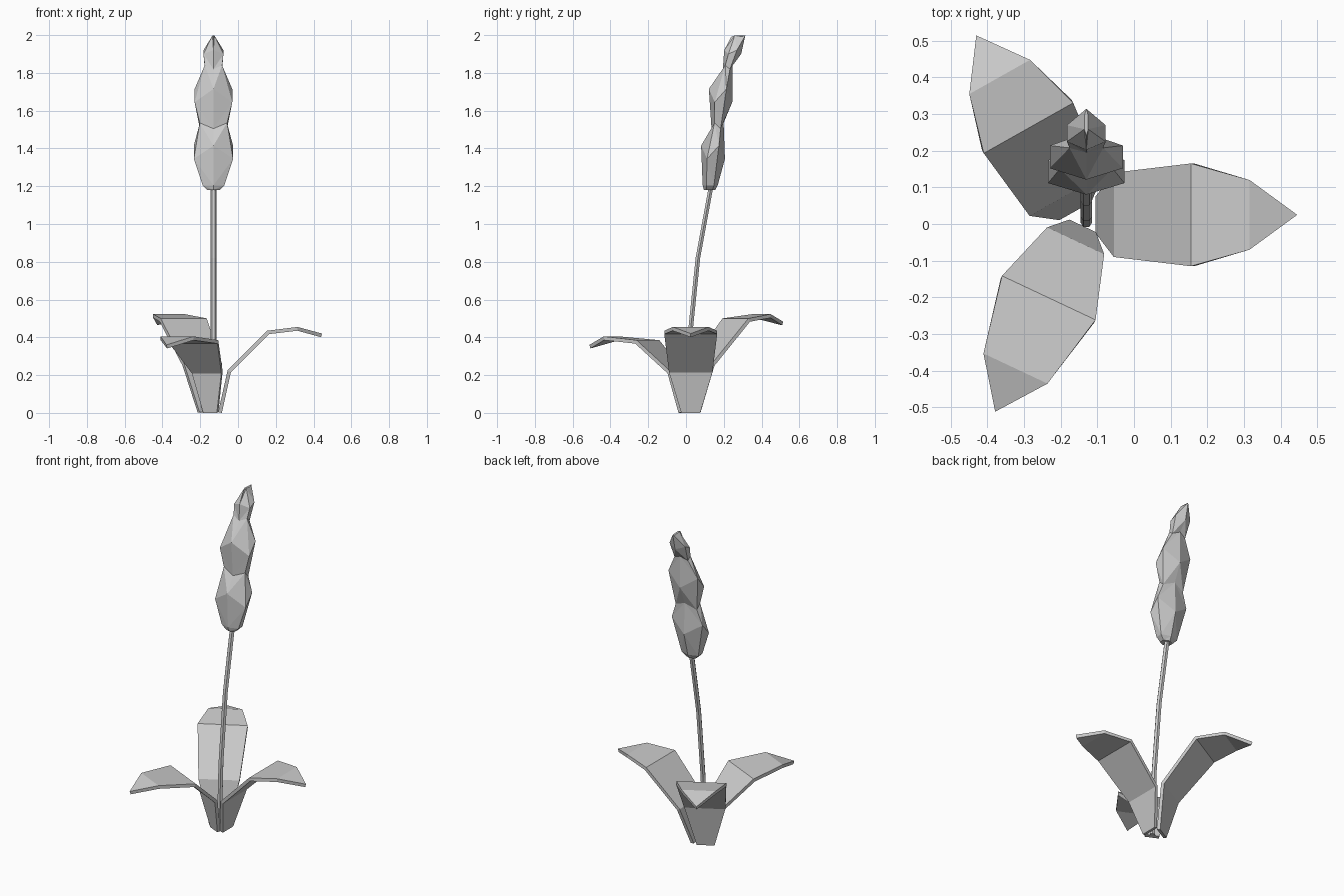
import bpy, bmesh
from math import sin, cos, radians, pi
from mathutils import Vector

default = bpy.data.objects.get("Cube")
if default:
    bpy.data.objects.remove(default, do_unlink=True)

grey = bpy.data.materials.new("plain_grey")
grey.use_nodes = True
tone = (0.6, 0.6, 0.6, 1)
grey.diffuse_color = tone
grey.node_tree.nodes["Principled BSDF"].inputs["Base Color"].default_value = tone


def finish(bm, name):
    mesh = bpy.data.meshes.new(name)
    bm.to_mesh(mesh)
    bm.free()
    mesh.materials.append(grey)
    obj = bpy.data.objects.new(name, mesh)
    bpy.context.collection.objects.link(obj)
    return obj


def leaf(name, base, angle, rows):
    """Bent blade: rows of (distance outward, height, width)."""
    out = Vector((cos(radians(angle)), sin(radians(angle)), 0))
    side = Vector((-out.y, out.x, 0))
    bm = bmesh.new()
    previous = None
    for dist, height, width in rows:
        mid = Vector((*base, height)) + out * dist
        ends = [-width / 2, width / 2] if width else [0]
        row = [bm.verts.new(mid + side * e) for e in ends]
        if previous:
            bm.faces.new([previous[0]] + row + [previous[1]])
        previous = row
    obj = finish(bm, name)
    solid = obj.modifiers.new("thickness", "SOLIDIFY")
    solid.thickness = 0.02
    solid.offset = -1


def loft(name, rings, phase):
    """Six-sided column: rings of (height, y, x radius, y radius, zigzag)."""
    bm = bmesh.new()
    loops = []
    for height, y, rx, ry, zigzag in rings:
        loop = []
        for i in range(6):
            a = i * pi / 3 + phase
            lift = zigzag if i % 2 else -zigzag
            loop.append(bm.verts.new((-0.13 + rx * cos(a), y + ry * sin(a), height + lift)))
        loops.append(loop)
    for low, high in zip(loops, loops[1:]):
        for i in range(6):
            j = (i + 1) % 6
            if i % 2:
                bm.faces.new((low[i], low[j], high[i]))
                bm.faces.new((low[j], high[j], high[i]))
            else:
                bm.faces.new((low[i], low[j], high[j]))
                bm.faces.new((low[i], high[j], high[i]))
    bm.faces.new(loops[0][::-1])
    bm.faces.new(loops[-1])
    bmesh.ops.recalc_face_normals(bm, faces=bm.faces)
    finish(bm, name)


# Three leaves around the stem
blade = [(0, 0.004, 0.1), (0.05, 0.225, 0.23), (0.26, 0.435, 0.28),
         (0.42, 0.455, 0.19), (0.55, 0.42, 0)]
leaf("side_leaf", (-0.105, 0.025), 0, blade)
leaf("back_leaf", (-0.16, 0.035), 119.4, [(d, z * 1.15, w) for d, z, w in blade])
leaf("front_leaf", (-0.14, -0.005), 244.8,
     [(0, 0.004, 0.08), (0.045, 0.22, 0.172), (0.217, 0.385, 0.282),
      (0.43, 0.405, 0.193), (0.56, 0.36, 0)])

# Slender stem leaning back
path = [(0, 0.004), (0.4, 0.02), (0.82, 0.063), (1.2, 0.133)]
loft("stem", [(z, y, 0.016, 0.014, 0) for z, y in path], 0)

# Knobbly flower spike
loft("flower_spike", [
    (1.18, 0.125, 0.038, 0.03, 0),
    (1.205, 0.128, 0.066, 0.04, 0),
    (1.38, 0.143, 0.12, 0.063, -0.035),
    (1.52, 0.167, 0.083, 0.032, 0.015),
    (1.68, 0.183, 0.115, 0.062, -0.035),
    (1.83, 0.22, 0.053, 0.025, 0.01),
    (1.91, 0.247, 0.061, 0.045, -0.01),
    (1.995, 0.277, 0.006, 0.037, 0.003),
], pi / 6)
